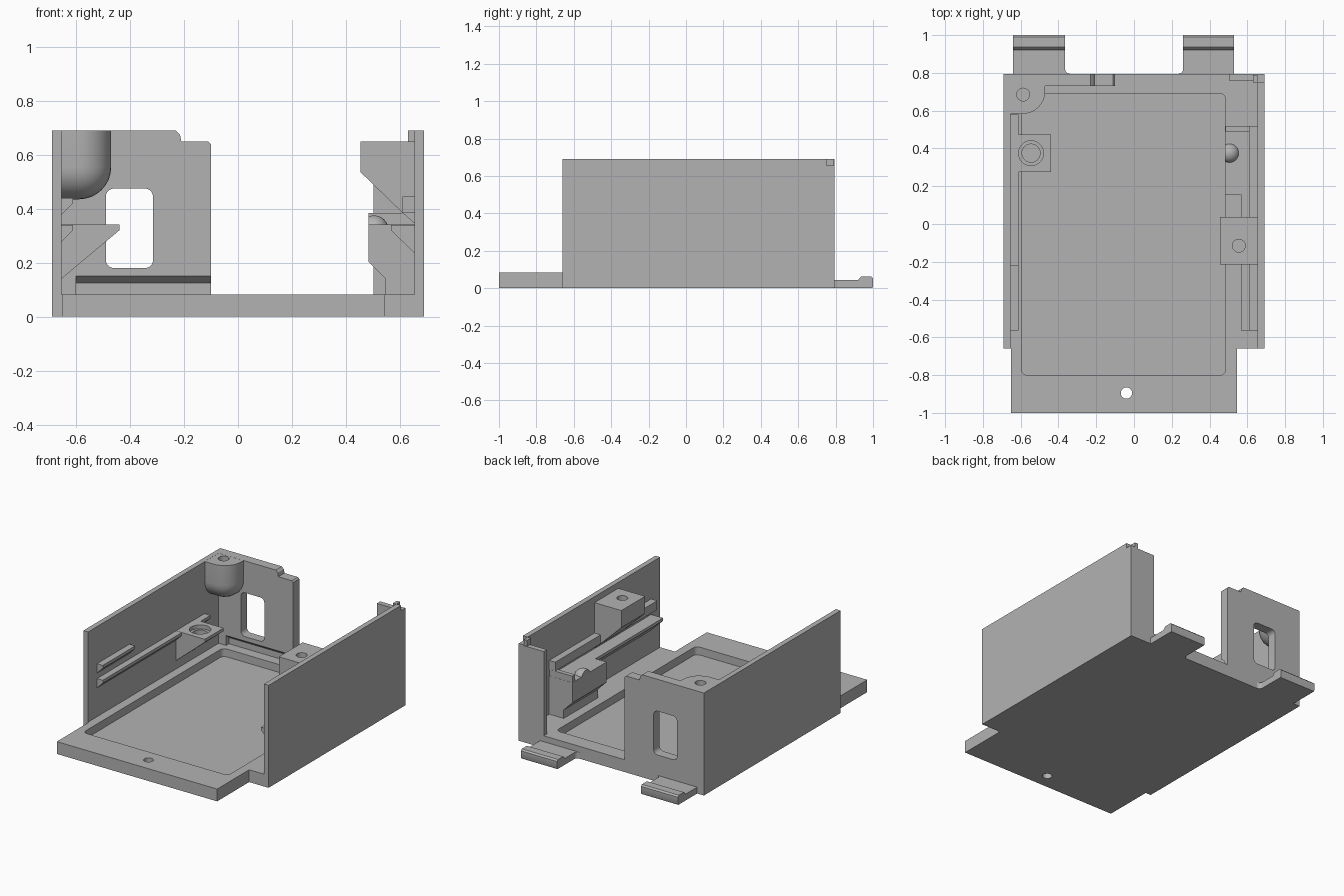
import bpy, bmesh, math
from mathutils import Vector, Matrix

cube = bpy.data.objects.get("Cube")
if cube:
    bpy.data.objects.remove(cube, do_unlink=True)

grey = bpy.data.materials.new("plain grey")
grey.use_nodes = True
colour = (0.45, 0.45, 0.45, 1)
grey.diffuse_color = colour
for node in grey.node_tree.nodes:
    if node.type == 'BSDF_PRINCIPLED':
        node.inputs["Base Color"].default_value = colour


def finish(bm, name):
    bmesh.ops.recalc_face_normals(bm, faces=bm.faces[:])
    mesh = bpy.data.meshes.new(name)
    bm.to_mesh(mesh)
    bm.free()
    mesh.materials.append(grey)
    obj = bpy.data.objects.new(name, mesh)
    bpy.context.collection.objects.link(obj)
    return obj


def prism(name, pts, axis, lo, hi):
    """Extrude a 2D outline along the given axis."""
    place = {'x': lambda a, b, t: (t, a, b),
             'y': lambda a, b, t: (a, t, b),
             'z': lambda a, b, t: (a, b, t)}[axis]
    bm = bmesh.new()
    face = bm.faces.new([bm.verts.new(place(a, b, lo)) for a, b in pts])
    ext = bmesh.ops.extrude_face_region(bm, geom=[face])
    verts = [v for v in ext["geom"] if isinstance(v, bmesh.types.BMVert)]
    bmesh.ops.translate(bm, verts=verts, vec=place(0, 0, hi - lo))
    return finish(bm, name)


def box(name, x, y, z, r=0, along=2, corner=None, segs=5):
    """Box from ranges; rounds edges along one axis, or those at one corner."""
    bm = bmesh.new()
    bmesh.ops.create_cube(bm, size=1)
    for v in bm.verts:
        v.co = Vector([(lo + hi) / 2 + c * (hi - lo) for c, (lo, hi) in zip(v.co, (x, y, z))])
    if r:
        def picked(e):
            if corner:
                return any((v.co - Vector(corner)).length < 0.001 for v in e.verts)
            d = (e.verts[0].co - e.verts[1].co).normalized()
            return abs(d[along]) > 0.9
        bmesh.ops.bevel(bm, geom=[e for e in bm.edges if picked(e)], offset=r,
                        segments=segs, profile=0.5, affect='EDGES')
    return finish(bm, name)


def cone(name, x, y, z, r_low, r_high):
    bm = bmesh.new()
    bmesh.ops.create_cone(bm, cap_ends=True, segments=32, radius1=r_low, radius2=r_high,
                          depth=z[1] - z[0],
                          matrix=Matrix.Translation((x, y, (z[0] + z[1]) / 2)))
    return finish(bm, name)


def cut(obj, *cutters):
    for c in cutters:
        mod = obj.modifiers.new("cut", 'BOOLEAN')
        mod.operation, mod.solver, mod.object = 'DIFFERENCE', 'EXACT', c
        bpy.context.view_layer.objects.active = obj
        bpy.ops.object.modifier_apply(modifier=mod.name)
        bpy.data.objects.remove(c, do_unlink=True)


W, T, H, FLOOR = 0.69, 0.655, 0.69, 0.083

# Base plate with front tongue, shallow recess and screw hole
base = prism("base_plate", [(-W, -0.66), (-0.65, -0.66), (-0.65, -1), (0.545, -1), (0.545, -0.66),
                            (W, -0.66), (W, 0.795), (-W, 0.795)], 'z', 0, FLOOR)
cut(base, box("recess", (-0.595, 0.485), (-0.8, 0.69), (0.03, 0.2), 0.03),
    cone("tongue_hole", -0.04, -0.895, (-0.1, 0.2), 0.03, 0.03))

# Side walls
box("right_wall", (-W, -T), (-0.66, 0.795), (FLOOR, H))
prism("left_wall", [(-0.66, FLOOR), (0.795, FLOOR), (0.795, 0.655), (0.75, 0.655),
                    (0.75, H), (-0.66, H)], 'x', T, W)

# Back wall with stepped top, window and undercut foot
back = prism("back_wall", [(-W + 0.005, FLOOR), (-0.1, FLOOR), (-0.1, 0.64), (-0.11, 0.65),
                           (-0.21, 0.65), (-0.215, 0.675), (-0.23, H), (-W + 0.005, H)],
             'y', 0.73, 0.795)
cut(back, box("window", (-0.49, -0.315), (0.6, 0.9), (0.18, 0.475), 0.03, along=1),
    prism("undercut", [(0.7, 0), (0.76, 0), (0.76, 0.125), (0.73, 0.15), (0.7, 0.15)],
          'x', -0.6, 0))

# Back stub beside the left wall
box("back_stub", (0.503, T), (0.76, 0.795), (FLOOR, 0.65))
box("stub_lip", (0.63, T), (0.75, 0.79), (0.6, H))

# Corner boss with rounded underside and screw hole
boss = box("corner_boss", (-0.67, -0.47), (0.583, 0.77), (0.435, H - 0.0005), 0.12,
           corner=(-0.47, 0.583, 0.435), segs=8)
cut(boss, cone("boss_hole", -0.587, 0.685, (0.5, 0.8), 0.034, 0.034))

# Right side rails and countersunk bracket
for name, z, end in (("lower", 0.34, 0.58), ("upper", 0.44, -0.22)):
    prism("right_%s_rail" % name, [(-T, z), (-0.612, z), (-0.612, z - 0.02), (-T, z - 0.063)],
          'y', -0.565, end)
bracket = prism("right_bracket", [(-T, 0.341), (-0.44, 0.341), (-0.44, 0.32), (-T, 0.14)],
                'y', 0.275, 0.475)
cut(bracket, cone("bracket_hole", -0.545, 0.375, (0.1, 0.4), 0.048, 0.048),
    cone("countersink", -0.545, 0.375, (0.315, 0.36), 0.066, 0.066))

# Left side rails
prism("left_lower_rail", [(T, 0.34), (0.567, 0.34), (0.567, 0.32), (T, 0.235)],
      'y', -0.565, 0.3)
prism("left_upper_rail", [(T, 0.445), (0.61, 0.445), (0.61, 0.41), (0.61, 0.385), (T, 0.385)],
      'y', -0.565, 0.52)

# Left support block with end ridge and locating dome
prism("left_support", [(T, 0.341), (0.483, 0.341), (0.483, 0.205), (0.547, 0.14),
                       (0.547, FLOOR), (T, FLOOR)], 'y', 0.155, 0.52)
box("support_ridge", (0.484, T), (0.49, 0.519), (0.33, 0.384))
bm = bmesh.new()
bmesh.ops.create_uvsphere(bm, u_segments=32, v_segments=16, radius=0.053,
                          matrix=Matrix.Translation((0.505, 0.375, 0.322)))
dome = finish(bm, "locating_dome")
cut(dome, box("dome_trim", (0.3, 0.483), (0.2, 0.5), (0.1, 0.5)))

# Left upper screw block
block = prism("left_screw_block", [(0.455, 0.65), (T, 0.65), (T, 0.345), (0.61, 0.385),
                                   (0.455, 0.535)], 'y', -0.215, 0.038)
cut(block, cone("block_hole", 0.555, -0.115, (0.52, 0.7), 0.034, 0.034))

# Rear hook tabs with a raised lip; one side flares into the base
for name, x0, x1, flare in (("right", -0.64, -0.365, 1), ("left", 0.26, 0.53, -1)):
    inner, outer = (x1, x0) if flare > 0 else (x0, x1)
    arc = [(inner + flare * 0.025 * (1 - math.cos(a)), 0.82 - 0.025 * math.sin(a))
           for a in (0, 0.4, 0.8, 1.2, math.pi / 2)]
    prism(name + "_tab", [(outer, 0.795), (outer, 0.94), (inner, 0.94)] + arc, 'z', 0, 0.043)
    prism(name + "_tab_lip", [(0.92, 0), (0.995, 0), (1, 0.01), (1, 0.053), (0.99, 0.063),
                              (0.937, 0.063), (0.928, 0.055), (0.92, 0.043)], 'x', x0, x1)

# Smooth the curved parts, keep edges sharp
for obj in bpy.context.scene.objects:
    obj.select_set(obj.type == 'MESH')
bpy.context.view_layer.objects.active = base
bpy.ops.object.shade_smooth_by_angle(angle=math.radians(30))
